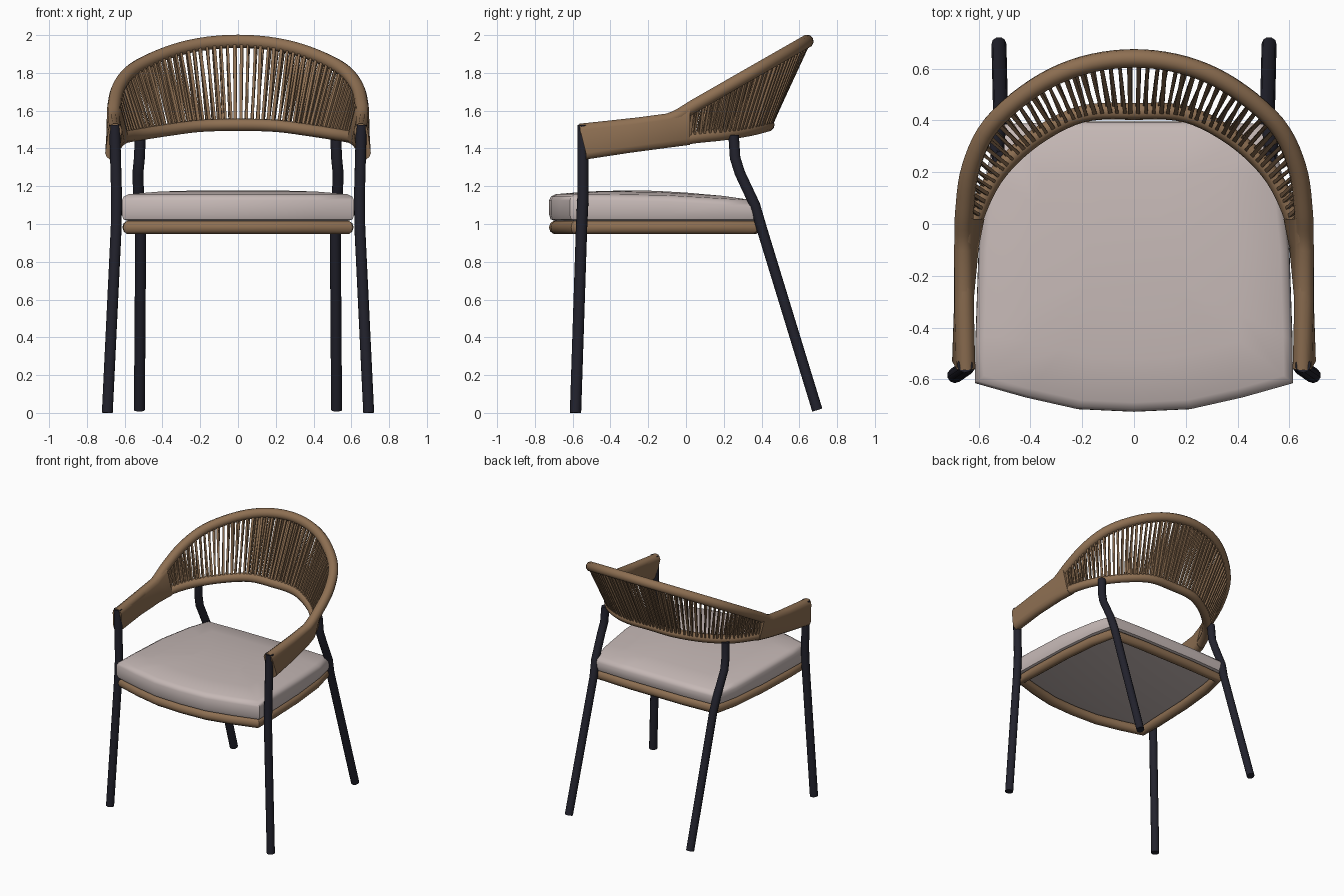
import bpy, bmesh, math, random
from mathutils import Vector as V

if "Cube" in bpy.data.objects:
    bpy.data.objects.remove(bpy.data.objects["Cube"])
random.seed(4)


def material(name, col):
    m = bpy.data.materials.new(name)
    m.diffuse_color = (*col, 1)
    m.use_nodes = True
    m.node_tree.nodes["Principled BSDF"].inputs["Base Color"].default_value = m.diffuse_color
    return m


WICKER = material("tan wicker", (0.27, 0.16, 0.085))
METAL = material("dark navy metal", (0.016, 0.016, 0.026))
FABRIC = material("pale fabric", (0.56, 0.48, 0.465))


def add_mesh(name, mesh, mat, angle=40):
    mesh.materials.clear()
    mesh.materials.append(mat)
    ob = bpy.data.objects.new(name, mesh)
    bpy.context.collection.objects.link(ob)
    bpy.ops.object.select_all(action='DESELECT')
    ob.select_set(True)
    bpy.context.view_layer.objects.active = ob
    bpy.ops.object.shade_smooth_by_angle(angle=math.radians(angle))
    return ob


def from_bm(name, bm, mat, angle=40):
    bmesh.ops.recalc_face_normals(bm, faces=bm.faces)
    me = bpy.data.meshes.new(name)
    bm.to_mesh(me)
    bm.free()
    return add_mesh(name, me, mat, angle)


def tube(name, pts, r, mat, closed=False):
    cu = bpy.data.curves.new(name, 'CURVE')
    cu.dimensions = '3D'
    cu.bevel_depth, cu.bevel_resolution, cu.use_fill_caps = r, 3, True
    sp = cu.splines.new('POLY')
    sp.points.add(len(pts) - 1)
    for p, c in zip(sp.points, pts):
        p.co = (*c, 1)
    sp.use_cyclic_u = closed
    tmp = bpy.data.objects.new("tmp", cu)
    bpy.context.collection.objects.link(tmp)
    bpy.context.view_layer.update()
    me = bpy.data.meshes.new_from_object(tmp.evaluated_get(bpy.context.evaluated_depsgraph_get()))
    bpy.data.objects.remove(tmp)
    return add_mesh(name, me, mat)


def smooth_path(pts, n=5):
    """Catmull-Rom through the points."""
    pts = [V(p) for p in pts]
    ext = [2 * pts[0] - pts[1]] + pts + [2 * pts[-1] - pts[-2]]
    out = []
    for i in range(1, len(ext) - 2):
        a, b, c, d = ext[i - 1:i + 3]
        for k in range(n):
            t = k / n
            out.append(0.5 * (2 * b + (c - a) * t + (2 * a - 5 * b + 4 * c - d) * t * t
                              + (3 * b - a - 3 * c + d) * t ** 3))
    return out + [pts[-1]]


def mirror_path(half):
    """Half path starts at x = 0; returns the full left-to-right path."""
    return [(-p[0], p[1], p[2]) for p in reversed(half[1:])] + list(half)


# rail paths, right half from back centre to arm front
up_xy = [(0, .64), (.2, .612), (.38, .53), (.55, .385), (.63, .22), (.655, .05)]
upper = [(x, y, 1.555 + (y + .08) * .572) for x, y in up_xy]
upper += [(.658, -.09, 1.553), (.655, -.3, 1.525), (.65, -.56, 1.497)]
lower = [(0, .435, 1.525), (.2, .425, 1.52), (.38, .335, 1.497), (.52, .205, 1.475),
         (.6, .06, 1.46), (.637, -.08, 1.44), (.657, -.3, 1.41), (.664, -.53, 1.378)]
up_path = smooth_path(mirror_path(upper))
lo_path = smooth_path(mirror_path(lower))
tube("upper_rail", up_path, .036, WICKER)
tube("lower_rail", lo_path, .033, WICKER)


# woven strands between the rails
def resample(path, n, ymin=-.05):
    pts = [p for p in path if p.y > ymin]
    d = [0]
    for a, b in zip(pts, pts[1:]):
        d.append(d[-1] + (b - a).length)
    out, j = [], 0
    for i in range(n):
        s = d[-1] * i / (n - 1)
        while j < len(d) - 2 and d[j + 1] < s:
            j += 1
        out.append(pts[j].lerp(pts[j + 1], (s - d[j]) / (d[j + 1] - d[j])))
    return out


N = 62
tops, bots = resample(up_path, N), resample(lo_path, N)
bm = bmesh.new()
for i in range(N):
    side = (tops[min(i + 1, N - 1)] - tops[max(i - 1, 0)]).normalized()
    for layer in (-1, 1):
        a = tops[i] + side * (random.uniform(-.005, .005) + layer * .004)
        b = bots[i] + side * (random.uniform(-.005, .005) - layer * .004)
        out = side.cross(b - a).normalized()
        a, b = a + out * layer * .014, b + out * layer * .014
        w, t = random.uniform(.006, .009), .007
        ring = [[bm.verts.new(p + side * w * u + out * t * v)
                 for u, v in ((-1, -1), (1, -1), (1, 1), (-1, 1))] for p in (a, b)]
        for k in range(4):
            bm.faces.new((ring[0][k], ring[0][k - 1], ring[1][k - 1], ring[1][k]))
        bm.faces.new(ring[0])
        bm.faces.new(ring[1])
from_bm("woven_strands", bm, WICKER, 20)


# wrapped arm panels: rounded band lofted between the two rails
def arm(name, s):
    bm = bmesh.new()
    rings = []
    for top, bot in (((.655, .02, 1.605), (.615, .02, 1.452)), ((.658, -.09, 1.553), (.637, -.09, 1.438)),
                     ((.657, -.3, 1.525), (.658, -.3, 1.41)), ((.65, -.56, 1.497), (.666, -.53, 1.375))):
        ring = []
        for c, a0 in ((top, 0), (bot, math.pi)):
            for k in range(6):
                a = a0 + math.pi * k / 5
                ring.append(bm.verts.new((s * (c[0] + .037 * math.cos(a)), c[1], c[2] + .035 * math.sin(a))))
        rings.append(ring)
    for p, q in zip(rings, rings[1:]):
        for k in range(12):
            bm.faces.new((p[k], p[k - 1], q[k - 1], q[k]))
    bm.faces.new(rings[0])
    bm.faces.new(rings[-1])
    from_bm(name, bm, WICKER)


# arms and legs on both sides
for s, label in ((-1, "left"), (1, "right")):
    arm(label + "_arm", s)
    tube(label + "_front_leg", [(s * .692, -.585, 0), (s * .645, -.553, .98), (s * .643, -.545, 1.15),
                                (s * .653, -.545, 1.525)], .03, METAL)
    tube(label + "_rear_leg", [(s * .522, .695, .015), (s * .515, .4, .98), (s * .525, .365, 1.1),
                               (s * .53, .285, 1.27), (s * .522, .26, 1.35), (s * .517, .252, 1.47)], .029, METAL)

# seat outline, shared by frame and cushion
half = [(0, -.725), (.22, -.715), (.42, -.67), (.615, -.615), (.612, -.45), (.6, -.1), (.57, .2), (.53, .385),
        (.25, .395), (0, .395)]
outline = half + [(-x, y) for x, y in reversed(half[1:-1])]


def inset(p, d):
    return (p[0] * (1 - d / .6), -.16 + (p[1] + .16) * (1 - d / .56))


tube("seat_frame", [(*inset(p, .036), .982) for p in outline], .037, WICKER, closed=True)

# cushion: stacked rings with a soft edge and slight crown, lower at the back
bm = bmesh.new()
rings = []
for d, z in ((.035, 1.015), (.008, 1.025), (0, 1.05), (0, 1.125), (.01, 1.145), (.035, 1.158), (.2, 1.172), (.4, 1.178)):
    ring = []
    for p in outline:
        x, y = inset(p, d)
        drop = .035 * max(0, y + .2) / .6 if z > 1.1 else 0
        ring.append(bm.verts.new((x, y, z - drop)))
    rings.append(ring)
for p, q in zip(rings, rings[1:]):
    for k in range(len(p)):
        bm.faces.new((p[k - 1], p[k], q[k], q[k - 1]))
bm.faces.new(rings[0])
bm.faces.new(rings[-1])
from_bm("seat_cushion", bm, FABRIC, 50)
